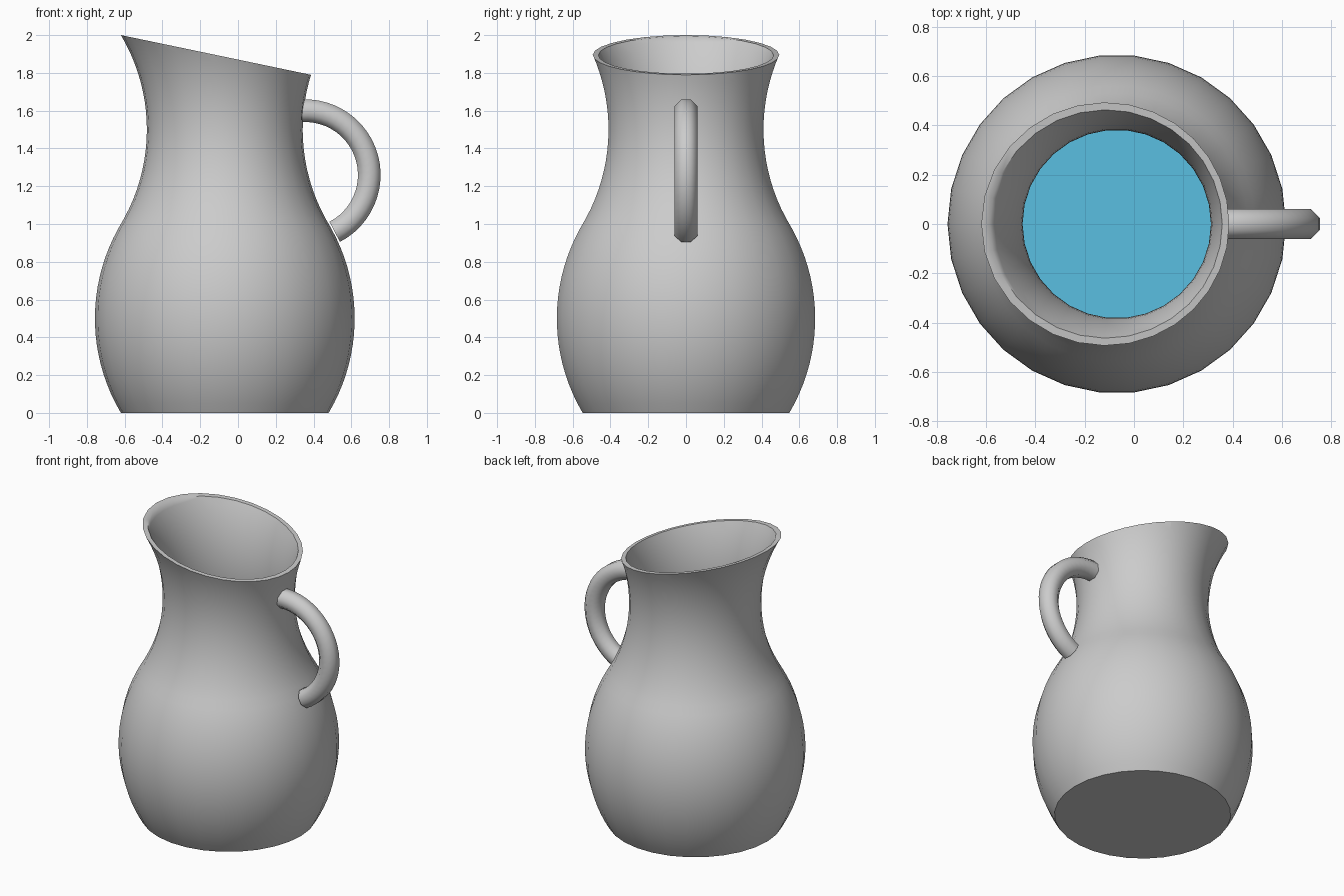
import bpy, bmesh
from math import sin, cos, pi, sqrt, radians
from mathutils import Vector

if "Cube" in bpy.data.objects:
    bpy.data.objects.remove(bpy.data.objects["Cube"])

CX = -0.07          # axis of the jug
SIDES = 30
WALL = 0.03
ARC_R = 0.978       # radius of the arcs that form the belly and the neck


def radius(z):
    mid = 0.5 if z < 1 else 1.5
    bulge = sqrt(ARC_R ** 2 - (z - mid) ** 2) - (ARC_R - 0.1375)
    return 0.55 + (bulge if z < 1 else -bulge)


def heights(start, end, n):
    return [start + (end - start) * i / n for i in range(n + 1)]


def lathe(bm, profile, flip=False, cap_start=False, cap_end=False):
    rings = [[bm.verts.new((CX + r * cos(2 * pi * i / SIDES), r * sin(2 * pi * i / SIDES), z))
              for i in range(SIDES)] for r, z in profile]
    for a, b in zip(rings, rings[1:]):
        for i in range(SIDES):
            j = (i + 1) % SIDES
            f = [a[i], a[j], b[j], b[i]]
            bm.faces.new(f[::-1] if flip else f)
    if cap_start:
        bm.faces.new(rings[0] if flip else rings[0][::-1])
    if cap_end:
        bm.faces.new(rings[-1][::-1] if flip else rings[-1])


def finish(bm, name):
    me = bpy.data.meshes.new(name)
    bm.to_mesh(me)
    bm.free()
    ob = bpy.data.objects.new(name, me)
    bpy.context.collection.objects.link(ob)
    bpy.ops.object.select_all(action='DESELECT')
    ob.select_set(True)
    bpy.context.view_layer.objects.active = ob
    bpy.ops.object.shade_smooth_by_angle(angle=radians(50))
    return ob


# Jug body: outer and inner walls, cut by a slanted plane and joined at the rim
bm = bmesh.new()
lathe(bm, [(radius(z), z) for z in heights(0, 2.06, 40)], cap_start=True)
lathe(bm, [(radius(z) - WALL, z) for z in heights(WALL, 2.06, 40)], flip=True, cap_start=True)
bmesh.ops.bisect_plane(bm, geom=bm.verts[:] + bm.edges[:] + bm.faces[:], dist=1e-5,
                       plane_co=(-0.62, 0, 2.0), plane_no=Vector((0.209, 0, 1)).normalized(),
                       clear_outer=True)
bmesh.ops.bridge_loops(bm, edges=[e for e in bm.edges if e.is_boundary])
bmesh.ops.recalc_face_normals(bm, faces=bm.faces[:])
finish(bm, "jug_body")

# Water inside the jug
bm = bmesh.new()
lathe(bm, [(radius(z) - WALL - 0.002, z) for z in heights(WALL + 0.002, 0.99, 16)],
      cap_start=True, cap_end=True)
water = finish(bm, "water")
mat = bpy.data.materials.new("water_blue")
mat.diffuse_color = (0.10, 0.52, 0.75, 1)
mat.use_nodes = True
mat.node_tree.nodes["Principled BSDF"].inputs["Base Color"].default_value = mat.diffuse_color
water.data.materials.append(mat)

# Handle: octagonal tube swept along an arc
bm = bmesh.new()
rings = []
for k in range(25):
    a = radians(-62.5 + (93 + 62.5) * k / 24)
    ring = []
    for i in range(8):
        t = pi / 8 + i * pi / 4
        d = 0.34 + 0.065 * cos(t)
        ring.append(bm.verts.new((0.355 + d * cos(a), 0.065 * sin(t), 1.26 + d * sin(a))))
    rings.append(ring)
for a, b in zip(rings, rings[1:]):
    for i in range(8):
        j = (i + 1) % 8
        bm.faces.new((a[i], a[j], b[j], b[i]))
bm.faces.new(rings[0][::-1])
bm.faces.new(rings[-1])
bmesh.ops.recalc_face_normals(bm, faces=bm.faces[:])
finish(bm, "handle")
